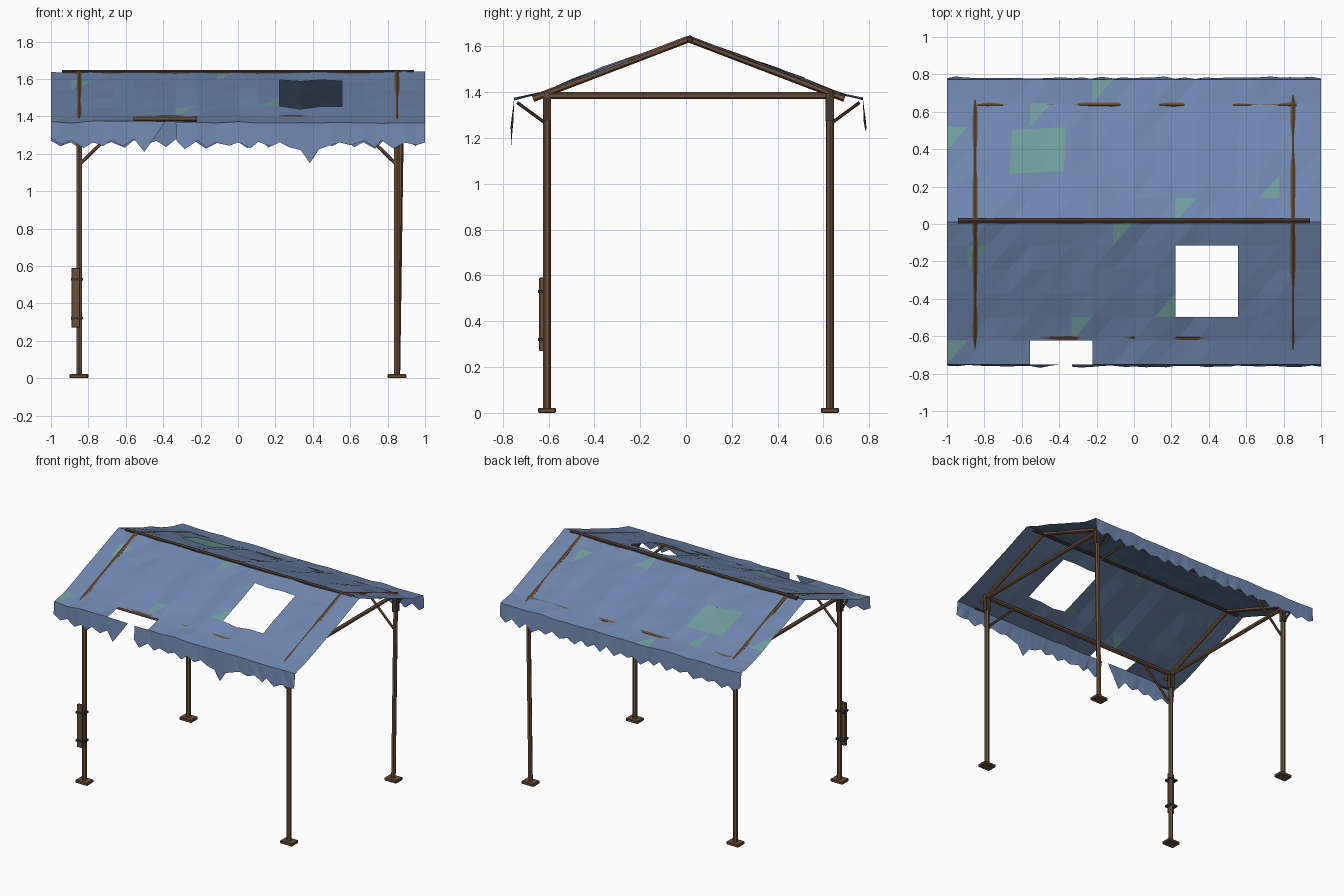
import bpy, bmesh, math, random
from mathutils import Vector

cube = bpy.data.objects.get("Cube")
if cube:
    bpy.data.objects.remove(cube)
random.seed(7)


def material(name, r, g, b):
    m = bpy.data.materials.new(name)
    m.use_nodes = True
    m.diffuse_color = (r, g, b, 1)
    bsdf = next(n for n in m.node_tree.nodes if n.type == 'BSDF_PRINCIPLED')
    bsdf.inputs["Base Color"].default_value = (r, g, b, 1)
    return m


BLUE = material("faded blue cloth", 0.155, 0.24, 0.43)
GREEN = material("green patch cloth", 0.16, 0.34, 0.34)
WOOD = material("brown wood", 0.15, 0.08, 0.04)
DARK = material("dark wood", 0.06, 0.038, 0.025)
IRON = material("dark iron", 0.035, 0.037, 0.042)


def finish(name, bm, *mats):
    mesh = bpy.data.meshes.new(name)
    bm.to_mesh(mesh)
    bm.free()
    for m in mats:
        mesh.materials.append(m)
    ob = bpy.data.objects.new(name, mesh)
    bpy.context.collection.objects.link(ob)
    return ob


def pole(name, a, b, r, mat, sides=6):
    a, b = Vector(a), Vector(b)
    bm = bmesh.new()
    bmesh.ops.create_cone(bm, cap_ends=True, segments=sides, radius1=r,
                          radius2=r, depth=(b - a).length)
    ob = finish(name, bm, mat)
    ob.location = (a + b) / 2
    ob.rotation_euler = (b - a).to_track_quat('Z', 'Y').to_euler()
    return ob


def box(name, centre, size, mat, bevel=0.0):
    bm = bmesh.new()
    bmesh.ops.create_cube(bm, size=1)
    bmesh.ops.scale(bm, vec=size, verts=bm.verts)
    if bevel:
        bmesh.ops.bevel(bm, geom=bm.edges[:], offset=bevel, segments=1, affect='EDGES')
    ob = finish(name, bm, mat)
    ob.location = centre
    return ob


# Posts, feet, sleeves and braces
POST_X, FRONT_Y, BACK_Y, BEAM_Z = 0.85, -0.607, 0.628, 1.385
for sx, side in ((-1, "right"), (1, "left")):
    for y, end in ((FRONT_Y, "front"), (BACK_Y, "back")):
        tag = f"{end}_{side}"
        x, out = sx * POST_X, (-1 if y < 0 else 1)
        lean = 0.02 if tag == "back_left" else 0
        pole(f"post_{tag}", (x, y, 0.01), (x + lean, y, 1.395), 0.017, WOOD)
        box(f"foot_{tag}", (x, y, 0.011), (0.1, 0.078, 0.022), WOOD, 0.004)
        box(f"sleeve_{tag}", (x + lean, y, 1.33), (0.036, 0.036, 0.11), DARK)
        pole(f"inner_brace_{tag}", (x, y, 1.14), (x - sx * 0.24, y, 1.375), 0.009, WOOD)
        pole(f"outer_brace_{tag}", (x, y, 1.26), (x, y + out * 0.13, 1.355), 0.007, DARK)

# Gable frames: tie beam and two rafters each
RIDGE_Y = 0.012
for sx, side in ((-1, "right"), (1, "left")):
    x = sx * POST_X
    pole(f"tie_beam_{side}", (x, FRONT_Y, BEAM_Z), (x, BACK_Y, BEAM_Z), 0.015, WOOD)
    for s, end in ((-1, "front"), (1, "back")):
        pole(f"rafter_{end}_{side}", (x, RIDGE_Y, 1.632),
             (x, RIDGE_Y + s * 0.68, 1.372), 0.015, WOOD)

# Long beams
pole("ridge_beam", (-0.94, RIDGE_Y + 0.005, 1.633), (0.94, RIDGE_Y + 0.005, 1.633), 0.016, DARK)
for y, end in ((FRONT_Y, "front"), (BACK_Y + 0.008, "back")):
    pole(f"eave_beam_{end}", (-0.86, y, BEAM_Z + 0.004), (0.87, y, BEAM_Z + 0.004), 0.016, WOOD)

# Splint strapped to the front post
box("splint_board", (-0.867, -0.63, 0.43), (0.046, 0.022, 0.32), WOOD, 0.003)
for z in (0.32, 0.53):
    box("splint_strap", (-0.861, -0.618, z), (0.066, 0.058, 0.014), IRON)

# Sagging roof cloth: a height table for each slope, from ridge to eave
COLS, ROWS = 18, 6
STEP = 2 / COLS
EAVE = {-1: -0.75, 1: 0.772}
SAG_X = {-1: -0.02, 1: -0.16}


def drape(s, k, x):
    if k == ROWS:
        return 1.37 + random.uniform(-0.007, 0.007)
    billow = max(0, math.cos(x * math.pi / 1.7)) ** 0.5
    wave = 0.004 - 0.009 * math.cos(math.tau * (x - SAG_X[s]) / 0.34)
    bulge = math.sin(math.pi * k / ROWS) * wave * billow
    return 1.638 - 0.0478 * k + bulge + random.uniform(-0.005, 0.005)


ridge = [drape(1, 0, -1 + i * STEP) for i in range(COLS + 1)]
height = {s: [ridge] + [[drape(s, k, -1 + i * STEP) for i in range(COLS + 1)]
                        for k in range(1, ROWS + 1)] for s in (-1, 1)}


def row_y(s, k):
    return RIDGE_Y + (EAVE[s] - RIDGE_Y) * k / ROWS


def cloth_z(s, x, y):
    u = (x + 1) / STEP
    v = (y - RIDGE_Y) / (EAVE[s] - RIDGE_Y) * ROWS
    i, k = min(int(u), COLS - 1), min(int(v), ROWS - 1)
    u, v, h = u - i, v - k, height[s]
    near = h[k][i] * (1 - u) + h[k][i + 1] * u
    far = h[k + 1][i] * (1 - u) + h[k + 1][i + 1] * u
    return near * (1 - v) + far * v


# Missing cells, and cells with one green half: (column, row) -> which triangle
HOLES = {(c, r) for c in (11, 12, 13) for r in (1, 2, 3)} | {(c, 5) for c in (4, 5, 6)}
PATCHED = {-1: {(8, 0): 1, (1, 1): 1, (10, 3): 0, (6, 4): 1, (0, 5): 1},
           1: {(0, 3): 1, (7, 5): 1, (11, 0): 1, (15, 1): 0, (4, 4): 1}}

for s, end in ((-1, "front"), (1, "back")):
    bm = bmesh.new()
    grid = [[bm.verts.new((-1 + i * STEP, row_y(s, k), height[s][k][i]))
             for i in range(COLS + 1)] for k in range(ROWS + 1)]
    for k in range(ROWS):
        low, high = (grid[k + 1], grid[k]) if s < 0 else (grid[k], grid[k + 1])
        for i in range(COLS):
            if s < 0 and (i, k) in HOLES:
                continue
            halves = ((low[i], low[i + 1], high[i + 1]), (low[i], high[i + 1], high[i]))
            for n, tri in enumerate(halves):
                face = bm.faces.new(tri)
                face.material_index = int(PATCHED[s].get((i, k)) == n)
    finish(f"roof_cloth_{end}", bm, BLUE, GREEN)

# Ragged valances hanging from both eaves
TORN = {9: 1.21, 25: 1.15, 24: 1.22, 26: 1.225, 12: 1.27, 13: 1.225, 10: 1.29}
for s, end in ((-1, "front"), (1, "back")):
    bm = bmesh.new()
    top, bottom = [], []
    for j in range(2 * COLS + 1):
        x = -1 + j * STEP / 2
        z = (1.24 if j % 2 else 1.272) + random.uniform(-0.014, 0.012)
        if s < 0:
            z = TORN.get(j, z)
        zt = cloth_z(s, x, EAVE[s])
        top.append(bm.verts.new((x, EAVE[s], zt)))
        flare = (zt - z) * 0.09 + random.uniform(-0.005, 0.005)
        sway = random.uniform(-0.012, 0.012) if 0 < j < 2 * COLS else 0
        bottom.append(bm.verts.new((x + sway, EAVE[s] + s * flare, z)))
    for j in range(2 * COLS):
        if s < 0 and j == 11:
            continue
        if s < 0 and j == 10:
            bm.faces.new((top[j], bottom[j], top[j + 1]))
            continue
        bm.faces.new((top[j], bottom[j], bottom[j + 1]))
        bm.faces.new((top[j], bottom[j + 1], top[j + 1]))
    bmesh.ops.delete(bm, geom=[v for v in bm.verts if not v.link_faces], context='VERTS')
    finish(f"valance_{end}", bm, BLUE)

# Sewn square patch on the back slope
bm = bmesh.new()
bmesh.ops.create_grid(bm, x_segments=6, y_segments=5, size=0.5)
for v in bm.verts:
    x = -0.515 + v.co.x * 0.29 + v.co.y * 0.012
    y = 0.393 + v.co.y * 0.235 + v.co.x * 0.015
    v.co = (x, y, cloth_z(1, x, y) + 0.006)
finish("sewn_patch", bm, GREEN)
